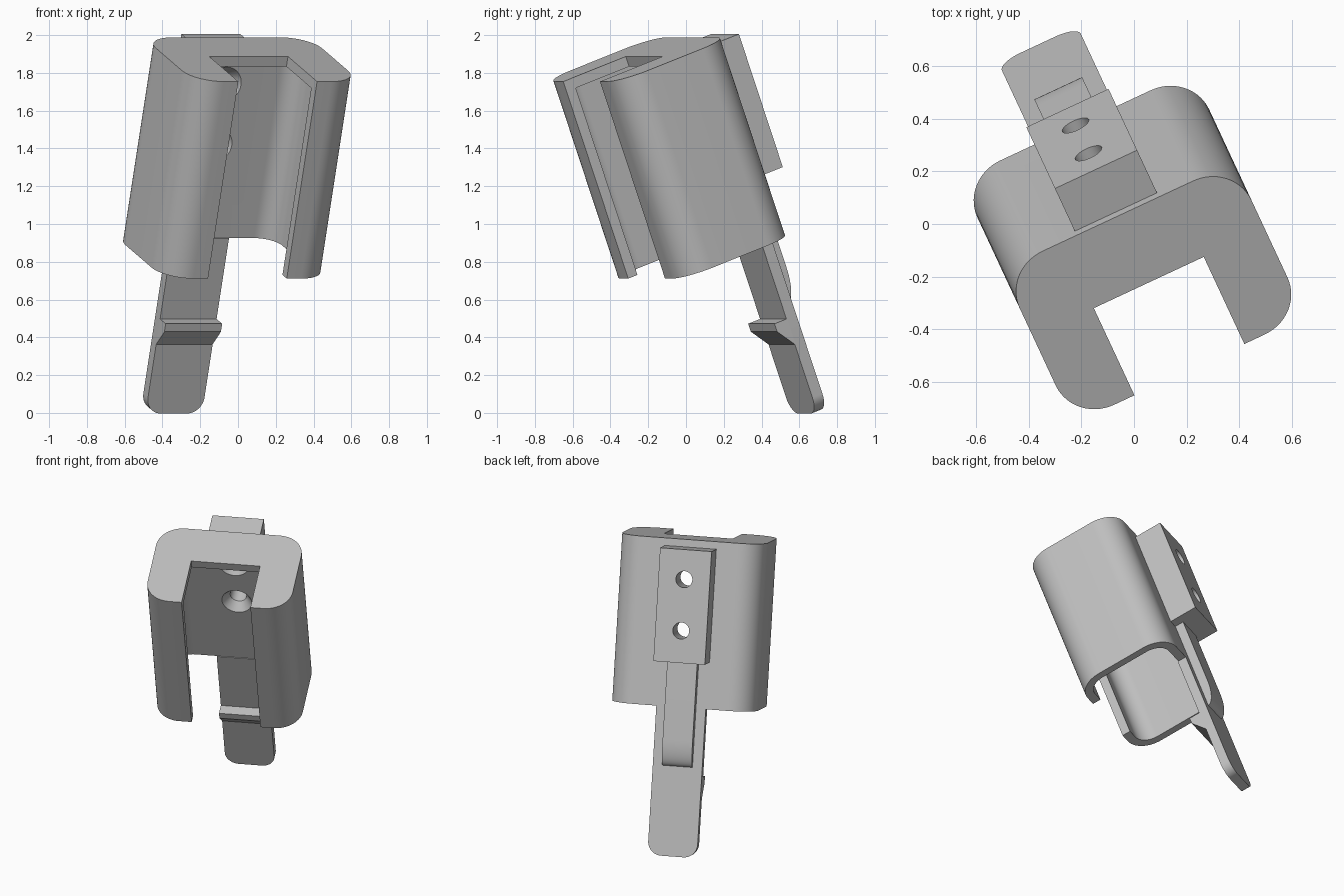
import bpy, bmesh
from math import sin, cos, pi, radians
from mathutils import Matrix, Vector

if "Cube" in bpy.data.objects:
    bpy.data.objects.remove(bpy.data.objects["Cube"])

# The whole holder leans forward and is turned about the vertical
POSE = Matrix.Rotation(radians(25), 4, "Z") @ Matrix.Rotation(radians(20), 4, "X")
MID = -0.043                      # centre line across the width
FRONT, BACK = 0.046, 0.73         # depth limits of the body
BOTTOM, TOP = 0.74, 1.85
WALL = 0.057

grey = bpy.data.materials.new("grey_plastic")
grey.use_nodes = True
grey.diffuse_color = (0.52, 0.52, 0.52, 1)
grey.node_tree.nodes["Principled BSDF"].inputs["Base Color"].default_value = (0.52, 0.52, 0.52, 1)


def finish(name, bm):
    bmesh.ops.recalc_face_normals(bm, faces=bm.faces)
    mesh = bpy.data.meshes.new(name)
    bm.to_mesh(mesh)
    bm.free()
    mesh.materials.append(grey)
    obj = bpy.data.objects.new(name, mesh)
    bpy.context.collection.objects.link(obj)
    obj.matrix_world = POSE
    return obj


def prism(name, outline, lo, hi, axis):
    """Extrude a 2D outline along one axis; the outline fills the other two."""
    bm = bmesh.new()
    verts = []
    for a, b in outline:
        p = [a, b]
        p.insert("xyz".index(axis), lo)
        verts.append(bm.verts.new(p))
    face = bm.faces.new(verts)
    move = Vector([hi - lo if c == axis else 0 for c in "xyz"])
    out = bmesh.ops.extrude_face_region(bm, geom=[face])
    bmesh.ops.translate(bm, verts=[v for v in out["geom"] if isinstance(v, bmesh.types.BMVert)], vec=move)
    return finish(name, bm)


def rounded(half, lo, hi, r_lo, r_hi, steps=14):
    """Rectangle around the centre line with its own radius at each end."""
    pts = []
    corners = [(1, hi, r_hi, 0), (-1, hi, r_hi, 1), (-1, lo, r_lo, 2), (1, lo, r_lo, 3)]
    for side, edge, r, quarter in corners:
        cx = MID + side * (half - r)
        cy = edge - r if edge == hi else edge + r
        if r == 0:
            pts.append((cx, cy))
            continue
        for i in range(steps + 1):
            a = (quarter + i / steps) * pi / 2
            pts.append((cx + r * cos(a), cy + r * sin(a)))
    return pts


def lathe(name, profile, height, steps=40):
    """Round cutter along the depth from (depth, radius) pairs."""
    bm = bmesh.new()
    rings = []
    for y, r in profile:
        rings.append([bm.verts.new((MID + r * cos(2 * pi * i / steps), y, height + r * sin(2 * pi * i / steps)))
                      for i in range(steps)])
    for a, b in zip(rings, rings[1:]):
        for i in range(steps):
            j = (i + 1) % steps
            bm.faces.new((a[i], a[j], b[j], b[i]))
    bm.faces.new(rings[0])
    bm.faces.new(rings[-1])
    return finish(name, bm)


def combine(target, tool, operation):
    mod = target.modifiers.new(operation.lower(), "BOOLEAN")
    mod.operation, mod.solver, mod.object = operation, "EXACT", tool
    bpy.context.view_layer.objects.active = target
    bpy.ops.object.modifier_apply(modifier=mod.name)
    bpy.data.objects.remove(tool)


# Holder body: rounded block, hollow from below, slotted at the front
body = prism("holder_body", rounded(0.485, FRONT, BACK, 0.17, 0.17), BOTTOM, TOP, "z")
cavity = rounded(0.485 - WALL, FRONT + WALL, BACK - WALL, 0.115, 0.115)
combine(body, prism("cavity", cavity, BOTTOM - 0.2, TOP - WALL, "z"), "DIFFERENCE")
slot = rounded(0.23, FRONT - 0.2, 0.434, 0, 0)
combine(body, prism("slot", slot, BOTTOM - 0.2, TOP + 0.2, "z"), "DIFFERENCE")

# Mounting block on the back, with two countersunk screw holes
block = rounded(0.172, BACK - 0.02, 0.92, 0, 0)
combine(body, prism("mount_block", block, 1.05, 1.80, "z"), "UNION")
inner = BACK - WALL
for height in (1.263, 1.603):
    hole = [(inner - 0.05, 0.1), (inner, 0.1), (inner + 0.06, 0.055), (1.0, 0.055)]
    combine(body, lathe("screw_hole", hole, height), "DIFFERENCE")

# Release lever hanging from the back wall, rounded at its tip
lever = prism("release_lever", rounded(0.165, -0.247, BOTTOM, 0.09, 0), inner - 0.005, BACK, "y")

# Catch on the front of the lever
catch = [(inner, 0.286), (0.594, 0.286), (0.594, 0.241), (inner - 0.005, 0.143), (inner, 0.143)]
prism("lever_catch", catch, MID - 0.165, MID + 0.165, "x")

# Stiffening rib from the block down to the lever, curving in at the bottom
rib = [(BACK - 0.01, 1.05), (0.79, 1.05)]
rib += [(BACK + 0.06 * cos(a), 0.53 - 0.18 * sin(a)) for a in [i * pi / 24 for i in range(13)]]
rib.append((BACK - 0.01, 0.35))
rib_obj = prism("lever_rib", rib, MID - 0.1, MID + 0.1, "x")

# Smooth the curved walls, keep edges crisp
bpy.ops.object.select_all(action="DESELECT")
for obj in (body, lever, rib_obj):
    obj.select_set(True)
bpy.context.view_layer.objects.active = body
bpy.ops.object.shade_smooth_by_angle(angle=radians(30))
